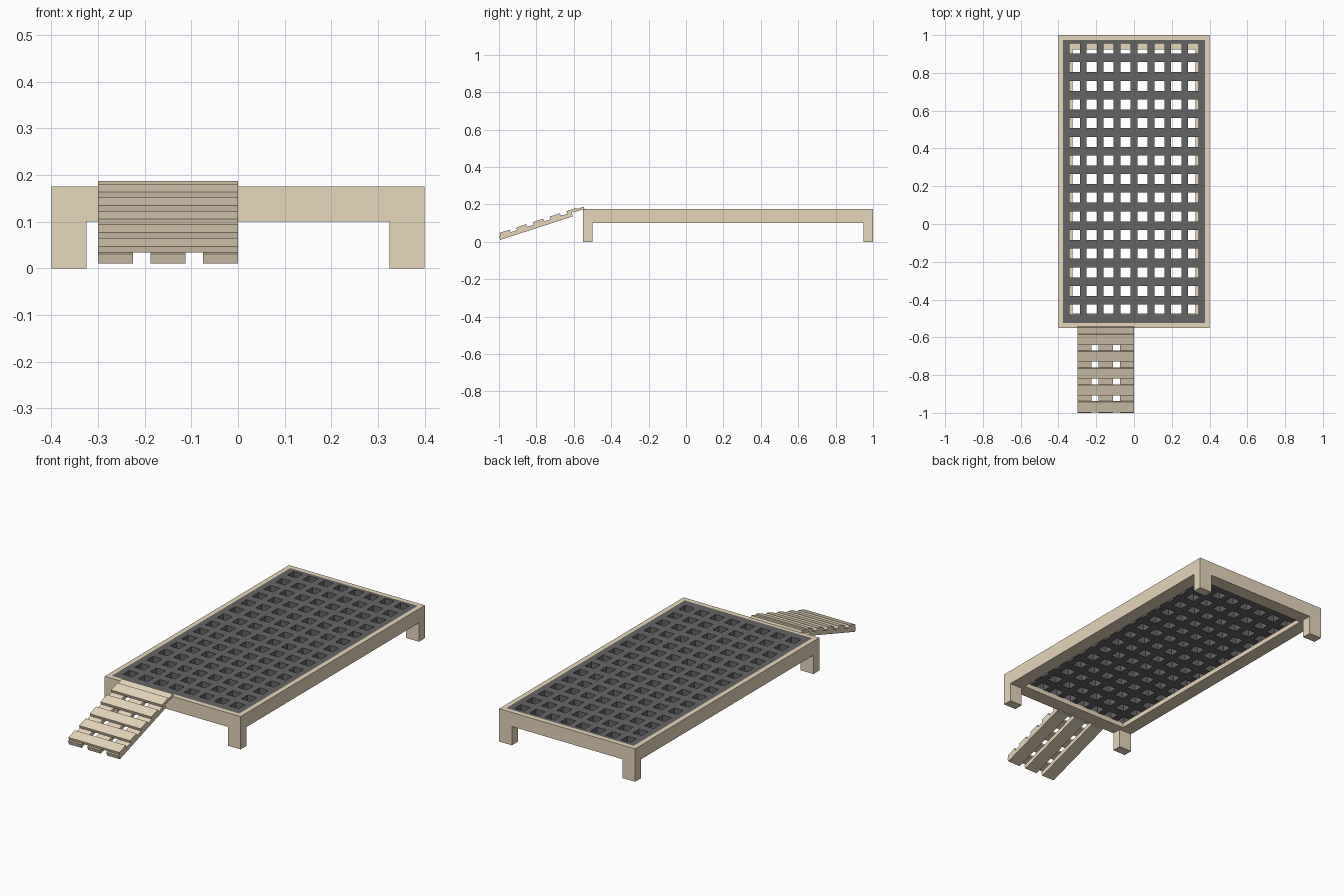
import bpy, bmesh, math
from mathutils import Matrix, Vector

if "Cube" in bpy.data.objects:
    bpy.data.objects.remove(bpy.data.objects["Cube"])


def material(name, color):
    m = bpy.data.materials.new(name)
    m.diffuse_color = color
    m.use_nodes = True
    m.node_tree.nodes["Principled BSDF"].inputs["Base Color"].default_value = m.diffuse_color
    return m


WOOD = material("wood", (0.80, 0.68, 0.50, 1))
GREY = material("dark_grey", (0.13, 0.13, 0.13, 1))


def finish(name, bm, mat):
    bmesh.ops.recalc_face_normals(bm, faces=bm.faces)
    me = bpy.data.meshes.new(name)
    bm.to_mesh(me)
    bm.free()
    me.materials.append(mat)
    ob = bpy.data.objects.new(name, me)
    bpy.context.collection.objects.link(ob)
    return ob


def box(name, x, y, z, mat, matrix=Matrix()):
    bm = bmesh.new()
    bmesh.ops.create_cube(bm, size=1)
    for v in bm.verts:
        v.co = Vector([a + (b - a) * (c + 0.5) for (a, b), c in zip((x, y, z), v.co)])
    bm.transform(matrix)
    return finish(name, bm, mat)


# Frame: stepped rail profile (inset, height) swept round a rectangle
X, Y0, Y1 = 0.4, -0.55, 1.0
profile = [(0, .1), (0, .175), (.025, .175), (.025, .125), (.075, .125), (.075, .1)]
bm = bmesh.new()
rings = [[bm.verts.new(p) for p in ((-X + i, Y0 + i, z), (X - i, Y0 + i, z),
                                    (X - i, Y1 - i, z), (-X + i, Y1 - i, z))]
         for i, z in profile]
for k, ring in enumerate(rings):
    nxt = rings[(k + 1) % len(rings)]
    for j in range(4):
        bm.faces.new((ring[j], ring[(j + 1) % 4], nxt[(j + 1) % 4], nxt[j]))
finish("frame", bm, WOOD)

# Legs at the four corners
for end, ya in (("front", Y0), ("back", Y1 - 0.05)):
    for side, xa in (("left", -X), ("right", X - 0.075)):
        box(f"{end}_{side}_leg", (xa, xa + 0.075), (ya, ya + 0.05), (0, 0.1), WOOD)


# Slatted grid: one sheet with square holes, extruded to thickness
def cuts(lo, hi, first, step, count, hole):
    out = [lo]
    for i in range(count):
        c = first + i * step
        out += [c - hole / 2, c + hole / 2]
    return out + [hi]


xs = cuts(-0.375, 0.375, -0.3135, 0.0896, 8, 0.054)
ys = cuts(-0.525, 0.975, -0.453, 0.0987, 15, 0.053)
bm = bmesh.new()
vs = [[bm.verts.new((x, y, 0.125)) for y in ys] for x in xs]
for i in range(len(xs) - 1):
    for j in range(len(ys) - 1):
        if not (i % 2 and j % 2):
            bm.faces.new((vs[i][j], vs[i + 1][j], vs[i + 1][j + 1], vs[i][j + 1]))
ext = bmesh.ops.extrude_face_region(bm, geom=bm.faces[:], use_keep_orig=True)
for v in ext["geom"]:
    if isinstance(v, bmesh.types.BMVert):
        v.co.z = 0.175
finish("slatted_grid", bm, GREY)

# Ramp in its own sloped space: y runs up the slope, z = 0 is the stringer top
angle = math.atan(0.325)
slope = Matrix.Translation((0, -1, 0.031)) @ Matrix.Rotation(angle, 4, 'X')
for i, xa in enumerate((-0.3, -0.1875, -0.075)):
    box(f"ramp_stringer_{i + 1}", (xa, xa + 0.075), (0, 0.408), (-0.022, 0), WOOD, slope)
for i in range(5):
    y = 0.008 + i * 0.094
    box(f"ramp_plank_{i + 1}", (-0.3, 0), (y, y + 0.057), (0, 0.0145), WOOD, slope)
box("ramp_top_plank", (-0.3, 0), (0.418, 0.479), (-0.004, 0.009), WOOD, slope)
